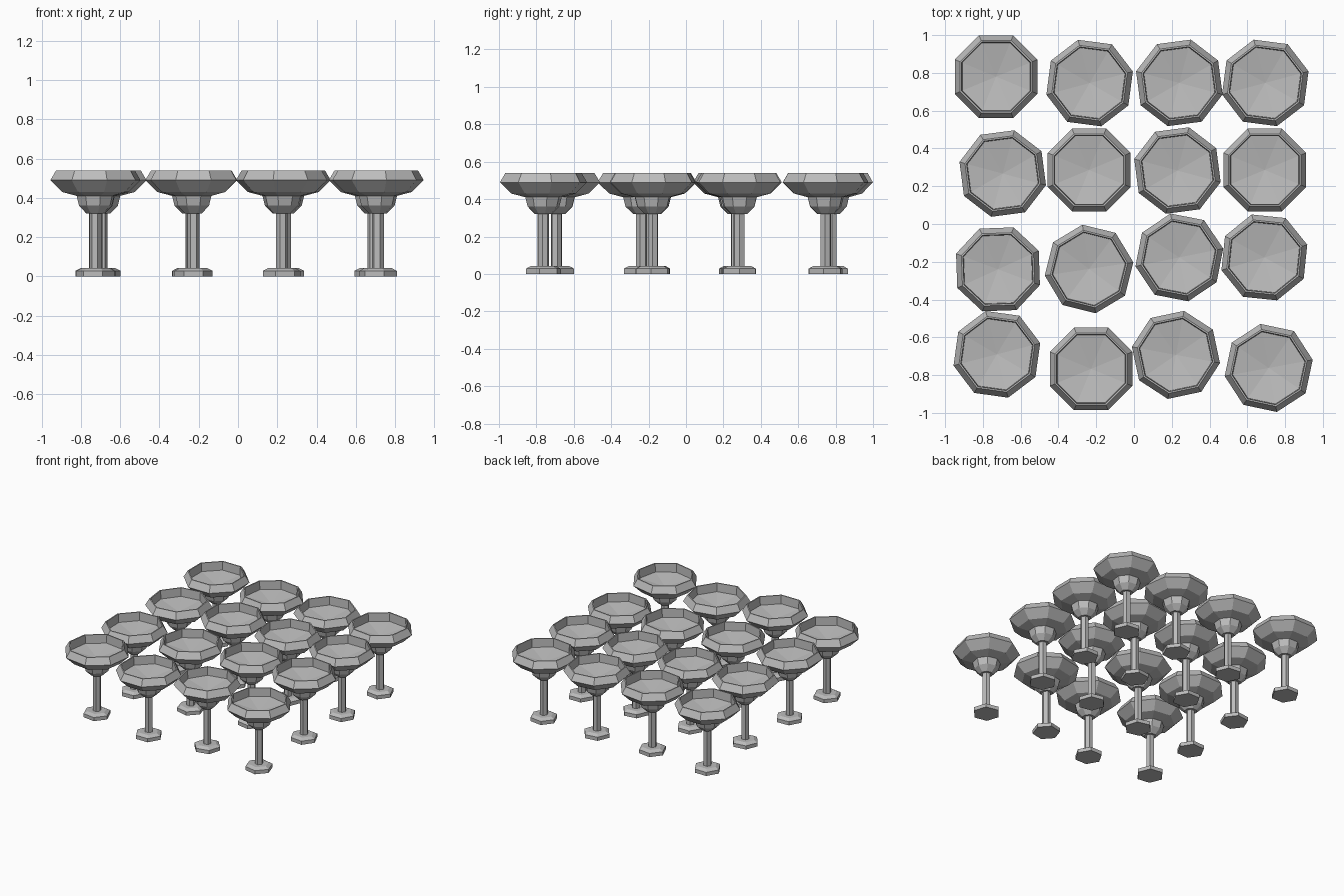
import bpy
import bmesh
from math import cos, sin, pi, radians

cube = bpy.data.objects.get("Cube")
if cube:
    bpy.data.objects.remove(cube, do_unlink=True)

grey = bpy.data.materials.new("grey glass")
grey.use_nodes = True
grey.diffuse_color = (0.5, 0.5, 0.5, 1)
grey.node_tree.nodes["Principled BSDF"].inputs["Base Color"].default_value = (0.5, 0.5, 0.5, 1)


def lathe(name, sides, turn, profile):
    """Faceted turned mesh; a radius of 0 makes a single pole point."""
    bm = bmesh.new()
    rings = []
    for r, z in profile:
        count = sides if r else 1
        rings.append([bm.verts.new((r * cos(turn + 2 * pi * i / sides),
                                    r * sin(turn + 2 * pi * i / sides), z))
                      for i in range(count)])
    for low, high in zip(rings, rings[1:]):
        for i in range(sides):
            j = (i + 1) % sides
            corners = [low[i % len(low)], low[j % len(low)],
                       high[j % len(high)], high[i % len(high)]]
            bm.faces.new(list(dict.fromkeys(corners)))
    if len(rings[0]) > 1:
        bm.faces.new(rings[0][::-1])
    if len(rings[-1]) > 1:
        bm.faces.new(rings[-1])
    bmesh.ops.recalc_face_normals(bm, faces=bm.faces)
    mesh = bpy.data.meshes.new(name)
    bm.to_mesh(mesh)
    bm.free()
    mesh.materials.append(grey)
    return mesh


# Parts of one goblet, shared by every copy
parts = [
    lathe("foot", 6, 0, [(0.098, 0), (0.098, 0.028), (0.07, 0.043)]),
    lathe("stem", 6, 0, [(0.03, 0.04), (0.03, 0.33)]),
    lathe("knop", 8, pi / 8, [(0.045, 0.32), (0.086, 0.36), (0.1, 0.415)]),
    lathe("bowl", 8, pi / 8, [(0.09, 0.408), (0.175, 0.43), (0.237, 0.49), (0.207, 0.54),
                              (0.198, 0.54), (0.194, 0.475), (0, 0.445)]),
]

# Goblet places: x, y, turn in degrees, row by row from the back
places = [
    (-0.73, 0.78, 0), (-0.235, 0.746, -7.5), (0.24, 0.747, 7.5), (0.695, 0.747, -7.5),
    (-0.695, 0.267, 7.5), (-0.238, 0.286, 0), (0.23, 0.283, 7.5), (0.692, 0.286, 0),
    (-0.72, -0.24, 2), (-0.238, -0.238, -14), (0.24, -0.177, -11), (0.69, -0.177, -6),
    (-0.726, -0.69, -8), (-0.227, -0.767, 0), (0.222, -0.693, 12), (0.713, -0.762, -12),
]

for n, (x, y, turn) in enumerate(places, 1):
    for mesh in parts:
        ob = bpy.data.objects.new(f"goblet_{n}_{mesh.name}", mesh)
        ob.location = (x, y, 0)
        ob.rotation_euler.z = radians(turn)
        bpy.context.collection.objects.link(ob)
